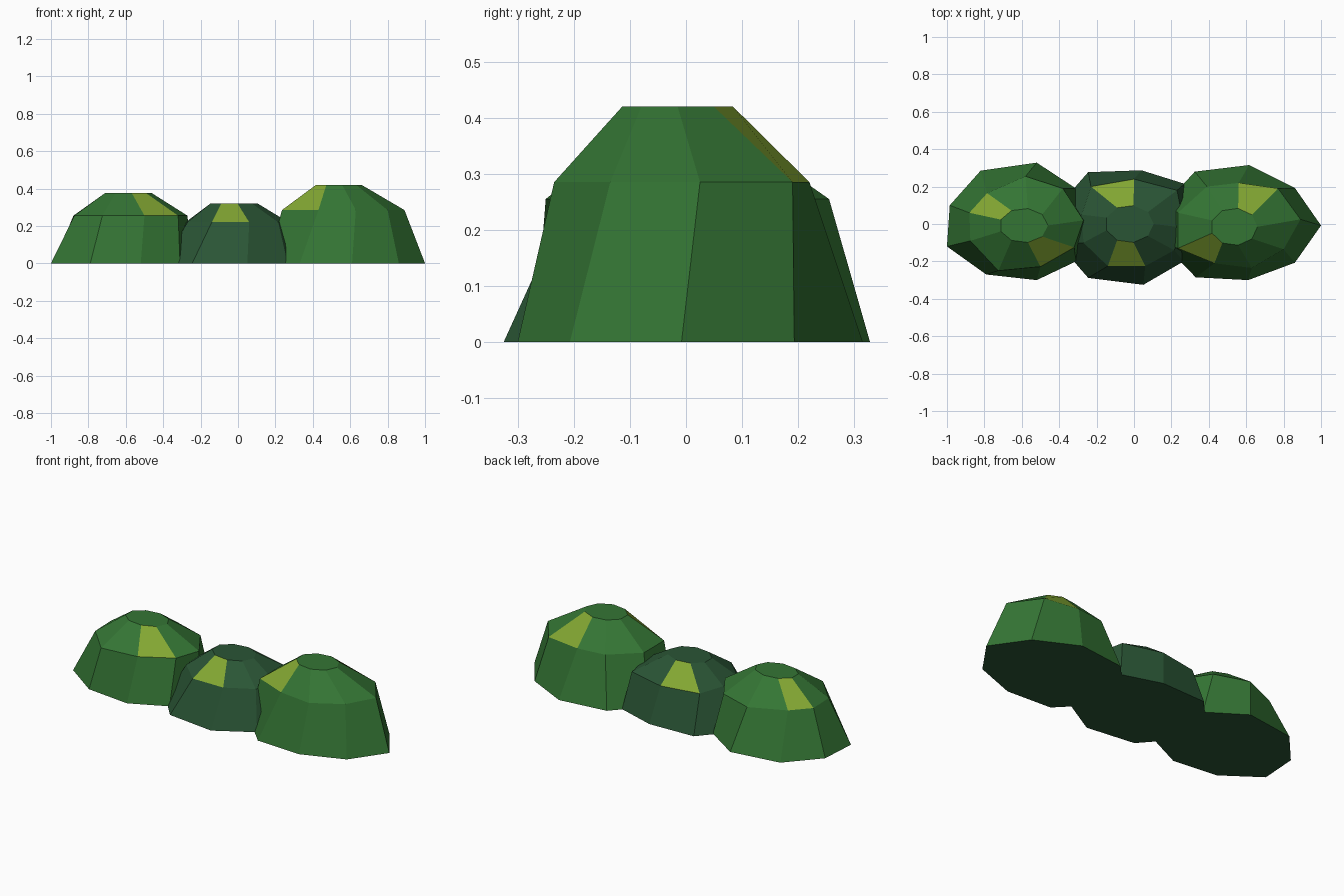
import bpy
import bmesh
from math import cos, sin, radians

cube = bpy.data.objects.get("Cube")
if cube:
    bpy.data.objects.remove(cube, do_unlink=True)

SIDES = 9


def make_material(name, hex_code):
    """Flat material from an sRGB hex colour, converted to linear."""
    srgb = [int(hex_code[i:i + 2], 16) / 255 for i in (0, 2, 4)]
    color = [((c + 0.055) / 1.055) ** 2.4 for c in srgb] + [1.0]
    mat = bpy.data.materials.new(name)
    mat.use_nodes = True
    mat.diffuse_color = color
    shader = mat.node_tree.nodes["Principled BSDF"]
    shader.inputs["Base Color"].default_value = color
    shader.inputs["Roughness"].default_value = 0.9
    return mat


def ellipse(cx, cy, rx, ry):
    """Points of a nine-sided ring, counter-clockwise from +x."""
    angles = [radians(360 * i / SIDES) for i in range(SIDES)]
    return [(cx + rx * cos(a), cy + ry * sin(a)) for a in angles]


def make_bush(name, base, shoulder, crown, shoulder_z, crown_z, leaf, first_patch):
    """Loft three rings into a closed dome with two bright patches on the upper band."""
    bm = bmesh.new()
    levels = zip((base, shoulder, crown), (0, shoulder_z, crown_z))
    rings = [[bm.verts.new((x, y, z)) for x, y in ring] for ring, z in levels]
    for band, (low, high) in enumerate(zip(rings, rings[1:])):
        for i in range(SIDES):
            j = (i + 1) % SIDES
            face = bm.faces.new((low[i], low[j], high[j], high[i]))
            if band == 1 and i in (first_patch, first_patch + 4):
                face.material_index = 1
    underside = bm.faces.new(rings[0][::-1])
    underside.material_index = 2
    bm.faces.new(rings[-1])
    mesh = bpy.data.meshes.new(name)
    bm.to_mesh(mesh)
    bm.free()
    for mat in (leaf, highlight, deep_green):
        mesh.materials.append(mat)
    obj = bpy.data.objects.new(name, mesh)
    bpy.context.collection.objects.link(obj)
    return obj


leaf_green = make_material("leaf_green", "347534")
deep_green = make_material("deep_green", "2a5535")
highlight = make_material("yellow_green", "82a632")

# Bush on the model's right
make_bush(
    "right_bush",
    [(-.25, 0), (-.31, .19), (-.52, .328), (-.82, .285), (-.985, .1),
     (-1, -.12), (-.79, -.27), (-.52, -.3), (-.31, -.2)],
    [(-.27, .02), (-.38, .19), (-.58, .255), (-.785, .165), (-.88, .06),
     (-.875, -.09), (-.725, -.25), (-.5, -.228), (-.32, -.125)],
    ellipse(-.59, -.008, .13, .092),
    .255, .375, leaf_green, 3)

# Low dark bush in the middle
make_bush(
    "middle_bush",
    [(.36, 0), (.27, .215), (.04, .287), (-.245, .277), (-.4, .1),
     (-.4, -.11), (-.245, -.288), (.05, -.325), (.265, -.2)],
    [(.27, -.02), (.23, .18), (0, .24), (-.23, .2), (-.28, .05),
     (-.27, -.1), (-.14, -.225), (.06, -.225), (.215, -.14)],
    ellipse(-.025, 0, .13, .1),
    .22, .32, deep_green, 2)

# Tallest bush on the model's left
make_bush(
    "left_bush",
    [(1, -.008), (.86, .193), (.615, .315), (.325, .28), (.17, .11),
     (.16, -.11), (.33, -.285), (.61, -.3), (.86, -.207)],
    [(.89, .025), (.77, .19), (.56, .22), (.39, .2), (.235, .06),
     (.235, -.13), (.43, -.21), (.63, -.235), (.8, -.135)],
    ellipse(.535, -.015, .125, .1),
    .285, .42, leaf_green, 1)
